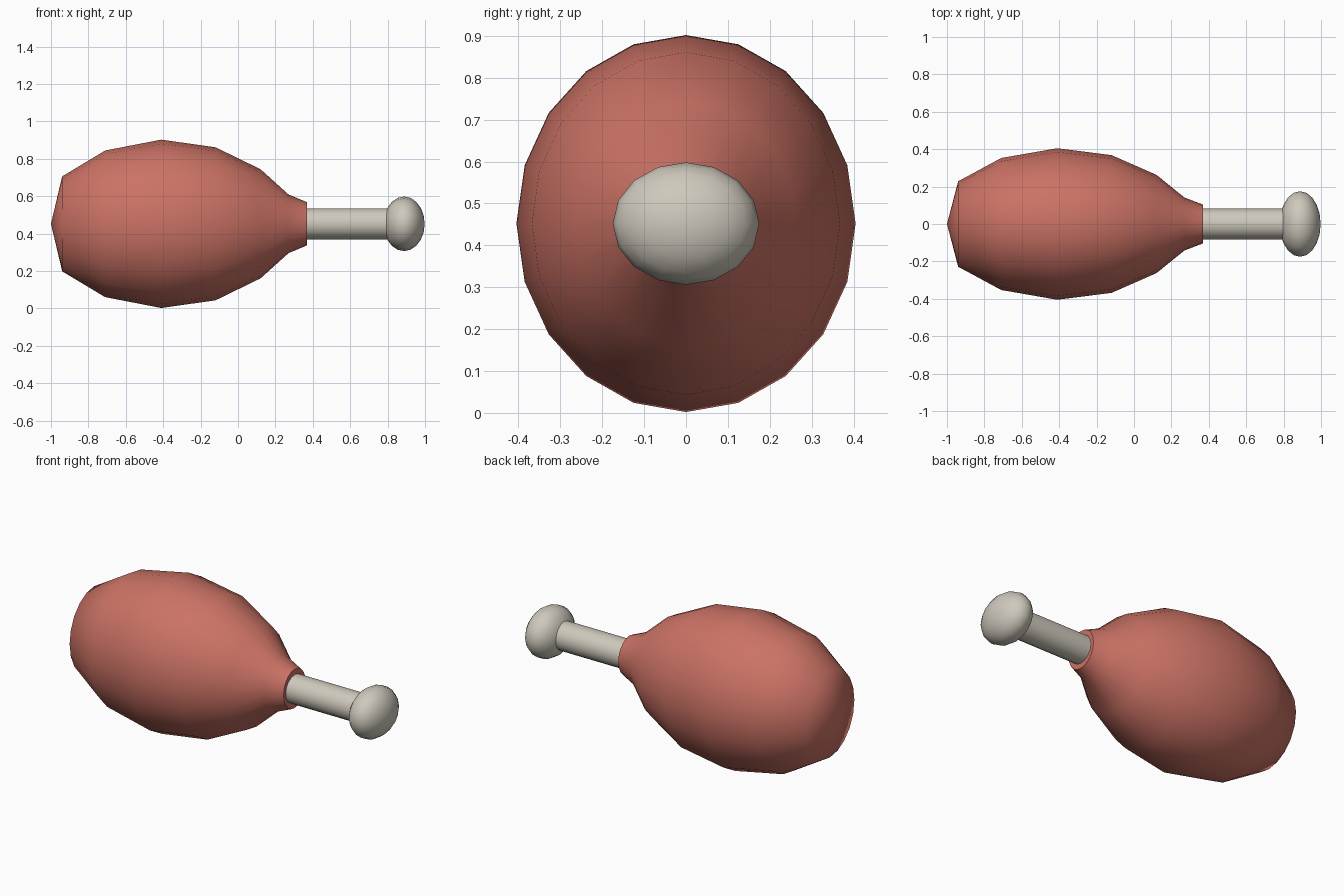
import bpy
from math import sin, cos, pi, radians

if "Cube" in bpy.data.objects:
    bpy.data.objects.remove(bpy.data.objects["Cube"])

AXIS_Z = 0.452


def make_material(name, colour):
    mat = bpy.data.materials.new(name)
    mat.use_nodes = True
    mat.diffuse_color = (*colour, 1)
    mat.node_tree.nodes["Principled BSDF"].inputs["Base Color"].default_value = (*colour, 1)
    return mat


def lathe(name, profile, sides, mat, squash_y=1.0, squash_z=1.0, angle=60):
    """Spin (x, radius) points round the x axis; end points become poles or flat lids."""
    verts, rings, faces = [], [], []
    for x, r in profile:
        ring = []
        for i in range(sides if r > 0 else 1):
            a = 2 * pi * i / sides
            ring.append(len(verts))
            verts.append((x, r * sin(a) * squash_y, AXIS_Z + r * cos(a) * squash_z))
        rings.append(ring)
    for a, b in zip(rings, rings[1:]):
        for i in range(sides):
            j = (i + 1) % sides
            corners = [a[i % len(a)], b[i % len(b)], b[j % len(b)], a[j % len(a)]]
            faces.append(list(dict.fromkeys(corners)))
    if len(rings[0]) > 1:
        faces.append(rings[0])
    if len(rings[-1]) > 1:
        faces.append(rings[-1][::-1])
    mesh = bpy.data.meshes.new(name)
    mesh.from_pydata(verts, [], faces)
    mesh.materials.append(mat)
    obj = bpy.data.objects.new(name, mesh)
    bpy.context.collection.objects.link(obj)
    # Consistent outward normals, then smooth shading with sharp rims
    bpy.ops.object.select_all(action="DESELECT")
    obj.select_set(True)
    bpy.context.view_layer.objects.active = obj
    bpy.ops.object.mode_set(mode="EDIT")
    bpy.ops.mesh.select_all(action="SELECT")
    bpy.ops.mesh.normals_make_consistent(inside=False)
    bpy.ops.object.mode_set(mode="OBJECT")
    bpy.ops.object.shade_smooth_by_angle(angle=radians(angle))
    return obj


meat_red = make_material("meat_red", (0.60, 0.17, 0.13))
bone_ivory = make_material("bone_ivory", (0.62, 0.58, 0.50))

# Meat: plump body tapering to a flared neck
lathe("meat", [(-1.0, 0), (-0.94, 0.254), (-0.71, 0.392), (-0.41, 0.45),
               (-0.12, 0.409), (0.12, 0.292), (0.27, 0.157), (0.37, 0.115)],
      20, meat_red, squash_y=0.9)

# Bone shaft
lathe("bone_shaft", [(0.2, 0.083), (0.84, 0.083)], 16, bone_ivory)

# Bone knob: flattened ball, widest sideways
RINGS = 10
knob = [(0.888 - 0.11 * cos(pi * i / RINGS),
         0 if i in (0, RINGS) else sin(pi * i / RINGS)) for i in range(RINGS + 1)]
lathe("bone_knob", knob, 16, bone_ivory, squash_y=0.175, squash_z=0.146)
